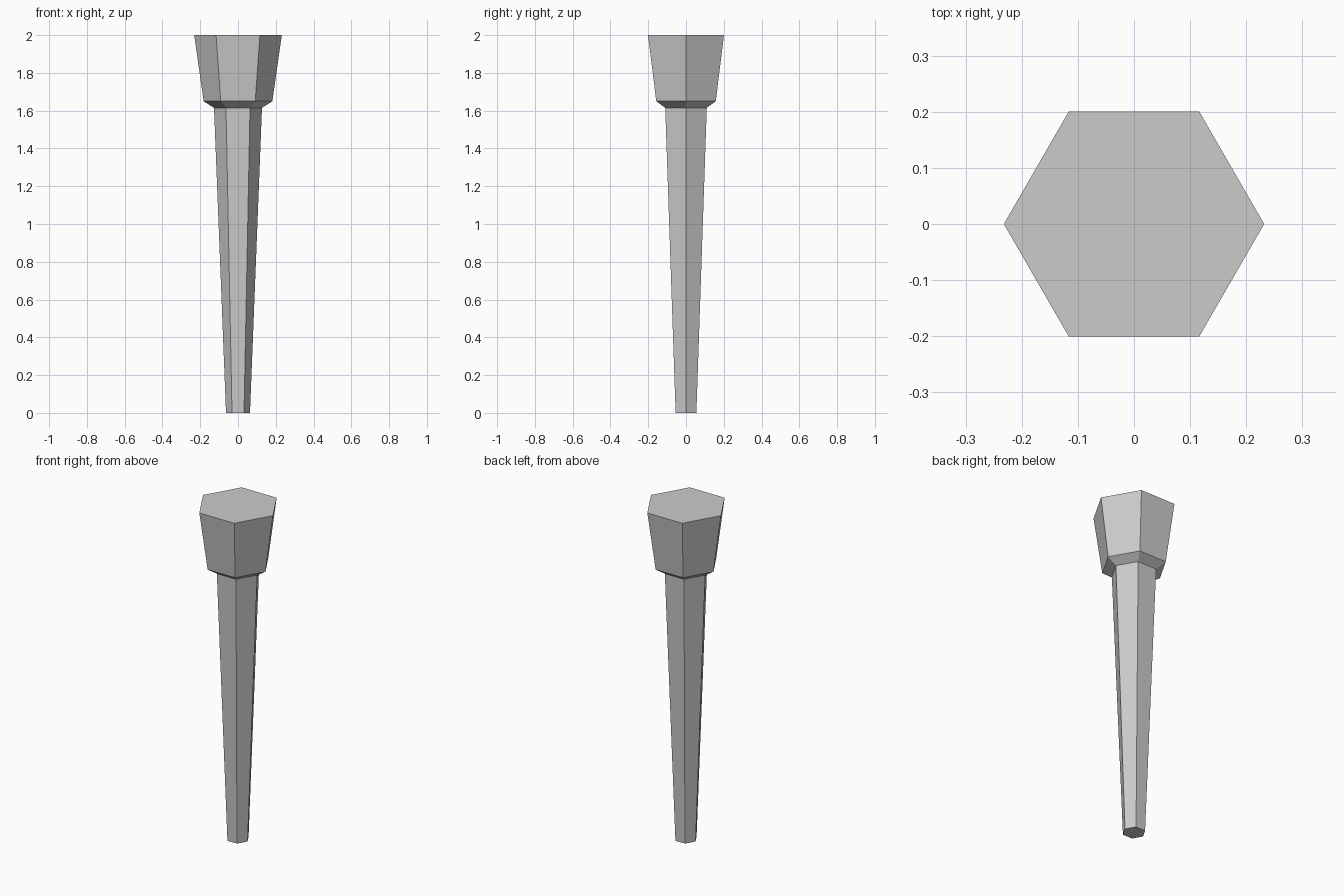
import bpy, bmesh
from math import cos, sin, tau

if "Cube" in bpy.data.objects:
    bpy.data.objects.remove(bpy.data.objects["Cube"])

SIDES = 6
# (radius, height) from the foot of the shaft up to the top of the flared head
PROFILE = [(0.0635, 0.0), (0.127, 1.615), (0.182, 1.65), (0.232, 2.0)]

bm = bmesh.new()
rings = [[bm.verts.new((r * cos(tau * i / SIDES), r * sin(tau * i / SIDES), z))
          for i in range(SIDES)] for r, z in PROFILE]

# Side walls: tapered shaft, collar, flared head
for low, high in zip(rings, rings[1:]):
    for i in range(SIDES):
        j = (i + 1) % SIDES
        bm.faces.new((low[i], low[j], high[j], high[i]))

# Flat end caps
bm.faces.new(rings[0][::-1])
bm.faces.new(rings[-1])

mesh = bpy.data.meshes.new("hexagonal_post")
bm.to_mesh(mesh)
bm.free()
bpy.context.collection.objects.link(bpy.data.objects.new("hexagonal_post", mesh))
